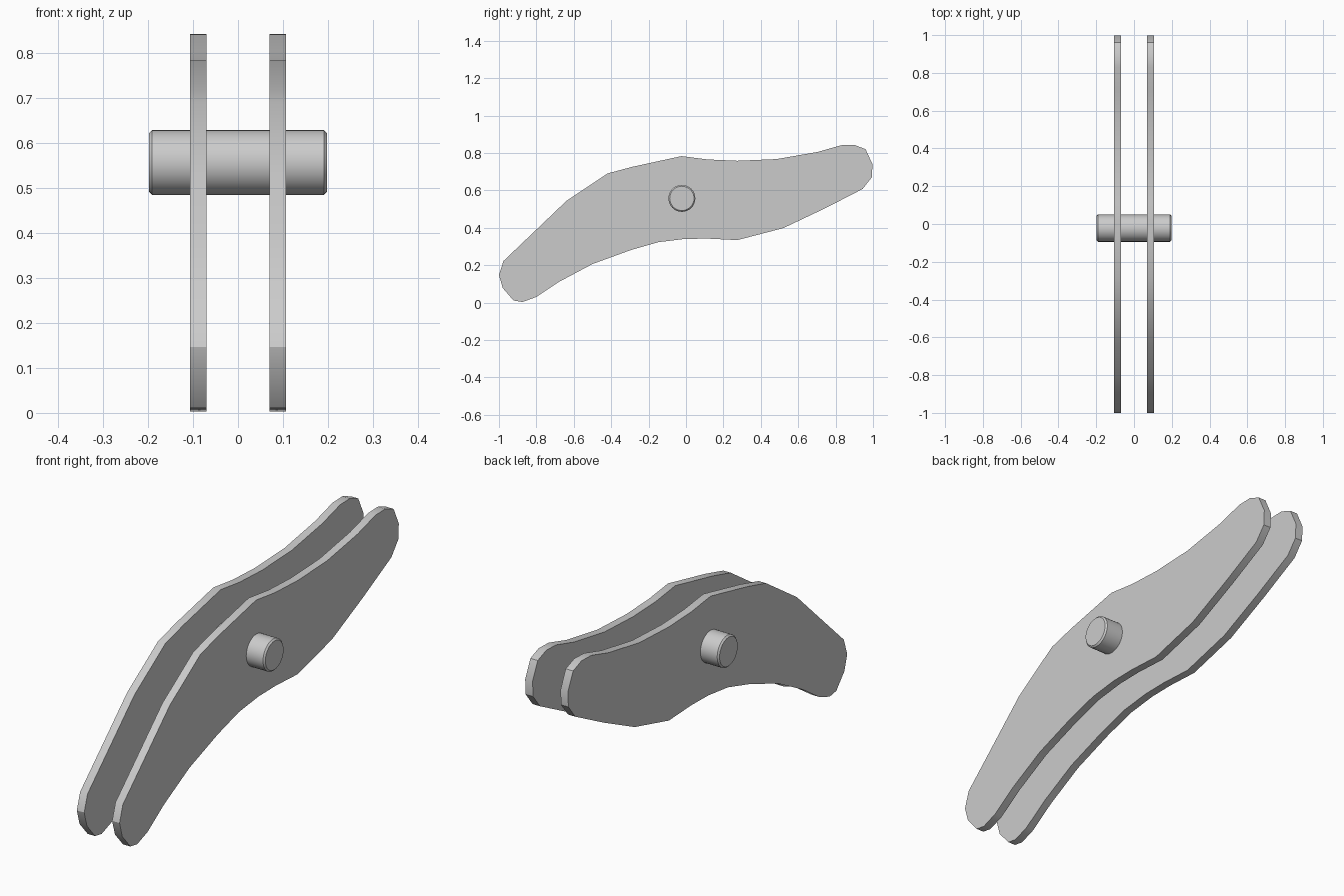
import bpy, bmesh, math
from mathutils import Matrix

if "Cube" in bpy.data.objects:
    bpy.data.objects.remove(bpy.data.objects["Cube"], do_unlink=True)

grey = bpy.data.materials.new("light grey")
grey.use_nodes = True
colour = (0.6, 0.6, 0.6, 1)
grey.diffuse_color = colour
grey.node_tree.nodes["Principled BSDF"].inputs["Base Color"].default_value = colour

# Side outline of the curved plates (y, z)
TOP = [(-1, .147), (-.976, .222), (-.8, .39), (-.64, .543), (-.42, .69),
       (-.29, .725), (-.024, .783), (.115, .765), (.275, .758), (.484, .767),
       (.703, .805), (.83, .841), (.9, .843), (.96, .82), (.997, .74)]
BOTTOM = [(.994, .67), (.944, .607), (.746, .505), (.52, .398), (.275, .334),
          (.115, .342), (-.008, .34), (-.147, .323), (-.297, .28), (-.5, .206),
          (-.68, .11), (-.8, .03), (-.874, .003), (-.922, .011), (-.98, .078)]
INNER, OUTER = .07, .107


def finish(name, bm):
    bmesh.ops.recalc_face_normals(bm, faces=bm.faces)
    mesh = bpy.data.meshes.new(name)
    bm.to_mesh(mesh)
    bm.free()
    mesh.materials.append(grey)
    obj = bpy.data.objects.new(name, mesh)
    bpy.context.collection.objects.link(obj)
    bpy.ops.object.select_all(action='DESELECT')
    obj.select_set(True)
    bpy.context.view_layer.objects.active = obj
    bpy.ops.object.shade_smooth_by_angle(angle=math.radians(30))
    return obj


# Two matching plates
for name, side in (("left_plate", 1), ("right_plate", -1)):
    bm = bmesh.new()
    face = bm.faces.new([bm.verts.new((side * INNER, y, z)) for y, z in TOP + BOTTOM])
    new = bmesh.ops.extrude_face_region(bm, geom=[face])["geom"]
    bmesh.ops.translate(bm, vec=(side * (OUTER - INNER), 0, 0),
                        verts=[v for v in new if isinstance(v, bmesh.types.BMVert)])
    finish(name, bm)

# Cross pin with chamfered ends
bm = bmesh.new()
placing = Matrix.Translation((0, -.022, .557)) @ Matrix.Rotation(math.pi / 2, 4, 'Y')
bmesh.ops.create_cone(bm, cap_ends=True, segments=32, radius1=.072, radius2=.072,
                      depth=.396, matrix=placing)
rims = [e for e in bm.edges if any(len(f.verts) > 4 for f in e.link_faces)]
bmesh.ops.bevel(bm, geom=rims, offset=.007, segments=1, affect='EDGES')
finish("cross_pin", bm)
